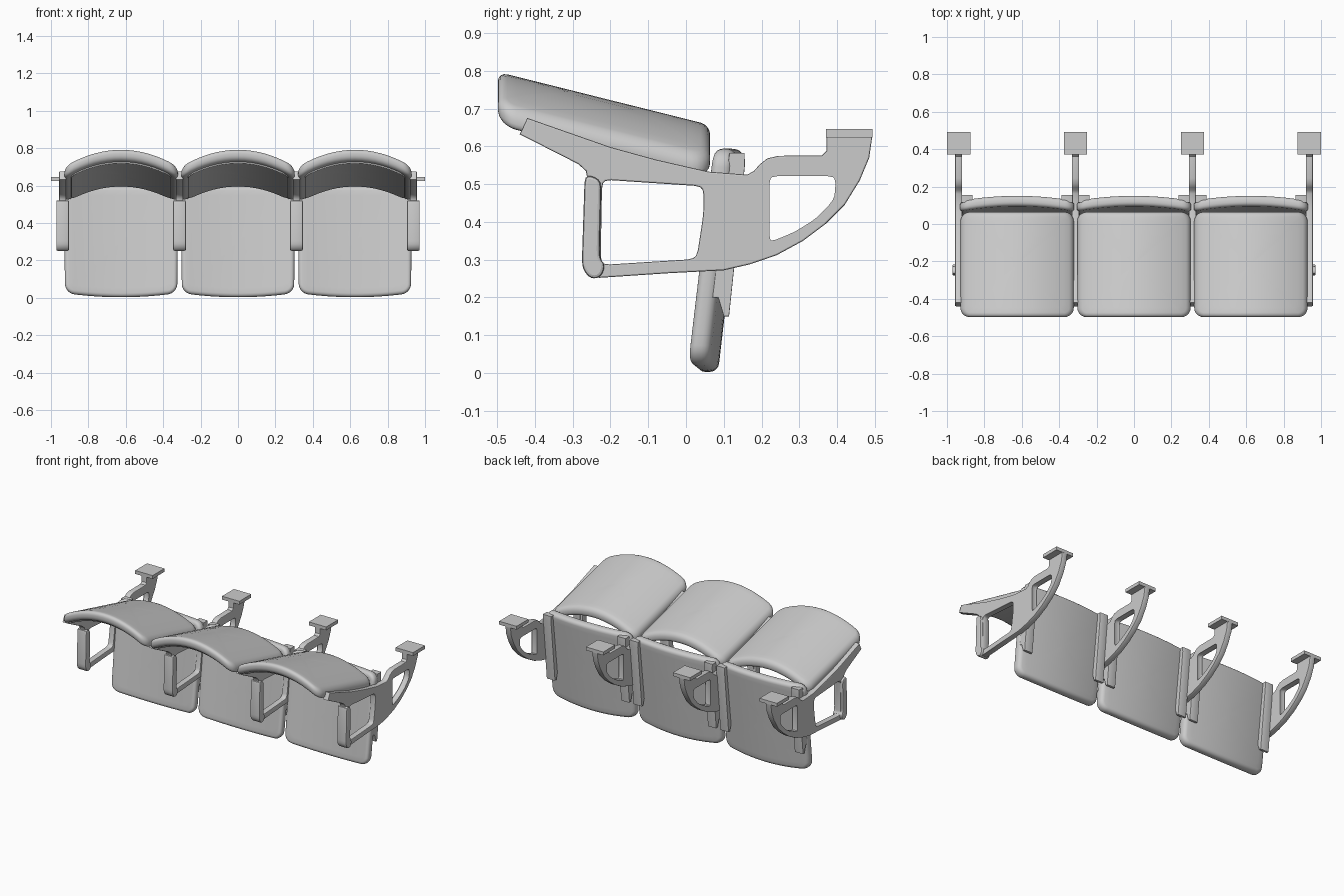
import bpy, bmesh, math
from mathutils import Matrix

if "Cube" in bpy.data.objects:
    bpy.data.objects.remove(bpy.data.objects["Cube"])

PITCH = 0.625
YZX = Matrix(((0, 0, 1, 0), (1, 0, 0, 0), (0, 1, 0, 0), (0, 0, 0, 1)))


def add_mesh(name, me, angle=35):
    ob = bpy.data.objects.new(name, me)
    bpy.context.collection.objects.link(ob)
    bpy.ops.object.select_all(action='DESELECT')
    ob.select_set(True)
    bpy.context.view_layer.objects.active = ob
    bpy.ops.object.shade_smooth_by_angle(angle=math.radians(angle))
    return ob


def round_off(pts, times=2):
    """Corner cutting of a closed profile."""
    for _ in range(times):
        out = []
        for i, a in enumerate(pts):
            b = pts[(i + 1) % len(pts)]
            d = math.dist(a, b)
            k = min(0.25, 0.012 / d)
            for t in (k, 1 - k):
                out.append((a[0] + (b[0] - a[0]) * t, a[1] + (b[1] - a[1]) * t))
        pts = out
    return pts


def plate(name, loops, x, half, bevel=0.004):
    """Side profile (y, z) with holes, extruded along x."""
    cu = bpy.data.curves.new(name, 'CURVE')
    cu.dimensions, cu.fill_mode = '2D', 'BOTH'
    cu.extrude, cu.bevel_depth, cu.offset = half - bevel, bevel, -bevel
    cu.bevel_resolution = 1
    for pts in loops:
        sp = cu.splines.new('POLY')
        sp.points.add(len(pts) - 1)
        for p, (a, b) in zip(sp.points, pts):
            p.co = (a, b, 0, 1)
        sp.use_cyclic_u = True
    tmp = bpy.data.objects.new(name + "_curve", cu)
    bpy.context.collection.objects.link(tmp)
    bpy.context.view_layer.update()
    me = bpy.data.meshes.new_from_object(tmp.evaluated_get(bpy.context.evaluated_depsgraph_get()))
    bpy.data.objects.remove(tmp)
    me.transform(Matrix.Translation((x, 0, 0)) @ YZX)
    return add_mesh(name, me)


def outline(hw, hl, r):
    """Rounded rectangle with subdivided sides."""
    corners = [(hw - r, hl - r, 0), (r - hw, hl - r, 90), (r - hw, r - hl, 180), (hw - r, r - hl, 270)]
    pts = []
    for i, (cx, cy, a0) in enumerate(corners):
        for k in range(6):
            a = math.radians(a0 + 18 * k)
            pts.append((cx + r * math.cos(a), cy + r * math.sin(a)))
        a, (nx, ny, n0) = pts[-1], corners[(i + 1) % 4]
        b = (nx + r * math.cos(math.radians(n0)), ny + r * math.sin(math.radians(n0)))
        for k in range(1, 14):
            t = k / 14
            pts.append((a[0] + (b[0] - a[0]) * t, a[1] + (b[1] - a[1]) * t))
    return pts


def cushion(name, hw, hl, r, thick, edge, shape):
    """Soft-edged slab; shape() maps (u, v, depth) into space."""
    arc = [math.radians(a) for a in (0, 22.5, 45, 67.5, 90)]
    rim = [(edge * (1 - math.sin(a)), edge * (1 - math.cos(a))) for a in arc]
    rim += [(i, thick - d) for i, d in reversed(rim)]
    scales = [0.15, 0.35, 0.55, 0.75, 0.9]
    rings = [(edge, 0, s) for s in scales] + [(i, d, 1) for i, d in rim]
    rings += [(edge, thick, s) for s in reversed(scales)]
    bm = bmesh.new()
    loops = [[bm.verts.new(shape(u * s, v * s, d)) for u, v in outline(hw - i, hl - i, max(r - i, 0.006))]
             for i, d, s in rings]
    n = len(loops[0])
    for a, b in zip(loops, loops[1:]):
        for k in range(n):
            bm.faces.new((a[k], a[(k + 1) % n], b[(k + 1) % n], b[k]))
    for loop, d in ((loops[0], 0), (loops[-1], thick)):
        c = bm.verts.new(shape(0, 0, d))
        for k in range(n):
            bm.faces.new((loop[k], loop[(k + 1) % n], c))
    bmesh.ops.recalc_face_normals(bm, faces=bm.faces)
    me = bpy.data.meshes.new(name)
    bm.to_mesh(me)
    bm.free()
    return add_mesh(name, me, 50)


# side frame profile with its two openings
frame = [(-0.42, 0.675), (-0.44, 0.632), (-0.285, 0.553), (-0.265, 0.535), (-0.262, 0.52), (-0.265, 0.30),
         (-0.255, 0.265), (-0.23, 0.252), (-0.05, 0.264), (0.10, 0.272), (0.17, 0.288), (0.24, 0.312),
         (0.31, 0.35), (0.37, 0.395), (0.42, 0.445), (0.46, 0.51), (0.485, 0.57), (0.493, 0.626),
         (0.372, 0.626), (0.372, 0.588), (0.36, 0.576), (0.245, 0.575), (0.215, 0.568), (0.195, 0.552),
         (0.18, 0.535), (0.162, 0.525), (0.06, 0.533), (-0.08, 0.565), (-0.2, 0.598), (-0.32, 0.64)]
front_hole = round_off([(-0.222, 0.512), (0.047, 0.494), (0.046, 0.42), (0.028, 0.302), (-0.226, 0.286)])
rear_hole = round_off([(0.217, 0.525), (0.40, 0.525), (0.398, 0.46), (0.35, 0.408), (0.29, 0.37), (0.217, 0.34)])
arm_pad = round_off([(-0.268, 0.527), (-0.224, 0.512), (-0.229, 0.305), (-0.213, 0.285), (-0.226, 0.252),
                     (-0.255, 0.25), (-0.276, 0.28)], 2)
bracket = [(0.07, 0.2), (0.085, 0.2), (0.10, 0.15), (0.114, 0.15), (0.156, 0.55), (0.155, 0.583), (0.115, 0.583)]

# four side frames with arm pads and mounting plates
for i in range(4):
    x = (i - 1.5) * PITCH
    plate(f"side_frame_{i + 1}", [frame, front_hole, rear_hole], x, 0.019)
    plate(f"arm_pad_{i + 1}", [arm_pad], x, 0.034, 0.008)
    bpy.ops.mesh.primitive_cube_add(size=1, location=(x, 0.432, 0.635))
    bpy.context.object.name = f"mounting_plate_{i + 1}"
    bpy.context.object.scale = (0.125, 0.122, 0.022)

# three seats: arched pad, underside panel, curved backrest, rear brackets
for i in range(3):
    x0 = (i - 1) * PITCH

    def seat_shape(u, v, d):
        y = -0.217 + v
        return (x0 + u, y, 0.791 - 0.25 * (y + 0.475) - 0.088 * (u / 0.3) ** 2 - d)

    def under_shape(u, v, d):
        return seat_shape(u, v, d + 0.054)

    def back_shape(u, v, d):
        q = (u / 0.3) ** 2
        t = (v + 0.295) / 0.59
        z = 0.003 + (v + 0.295) + 0.022 * q * (1 - t) - 0.12 * (d - 0.03) * t
        return (x0 + u * (1 + 0.02 * t), 0.068 * t + 0.027 * (1 - q) + d + 0.002, z)

    cushion(f"seat_pad_{i + 1}", 0.303, 0.281, 0.05, 0.062, 0.025, seat_shape)
    cushion(f"seat_under_panel_{i + 1}", 0.268, 0.25, 0.04, 0.016, 0.004, under_shape)
    cushion(f"backrest_{i + 1}", 0.300, 0.295, 0.05, 0.056, 0.022, back_shape)
    for side in (-1, 1):
        plate(f"back_bracket_{i + 1}_{'left' if side < 0 else 'right'}", [bracket], x0 + side * 0.268, 0.03, 0.002)
